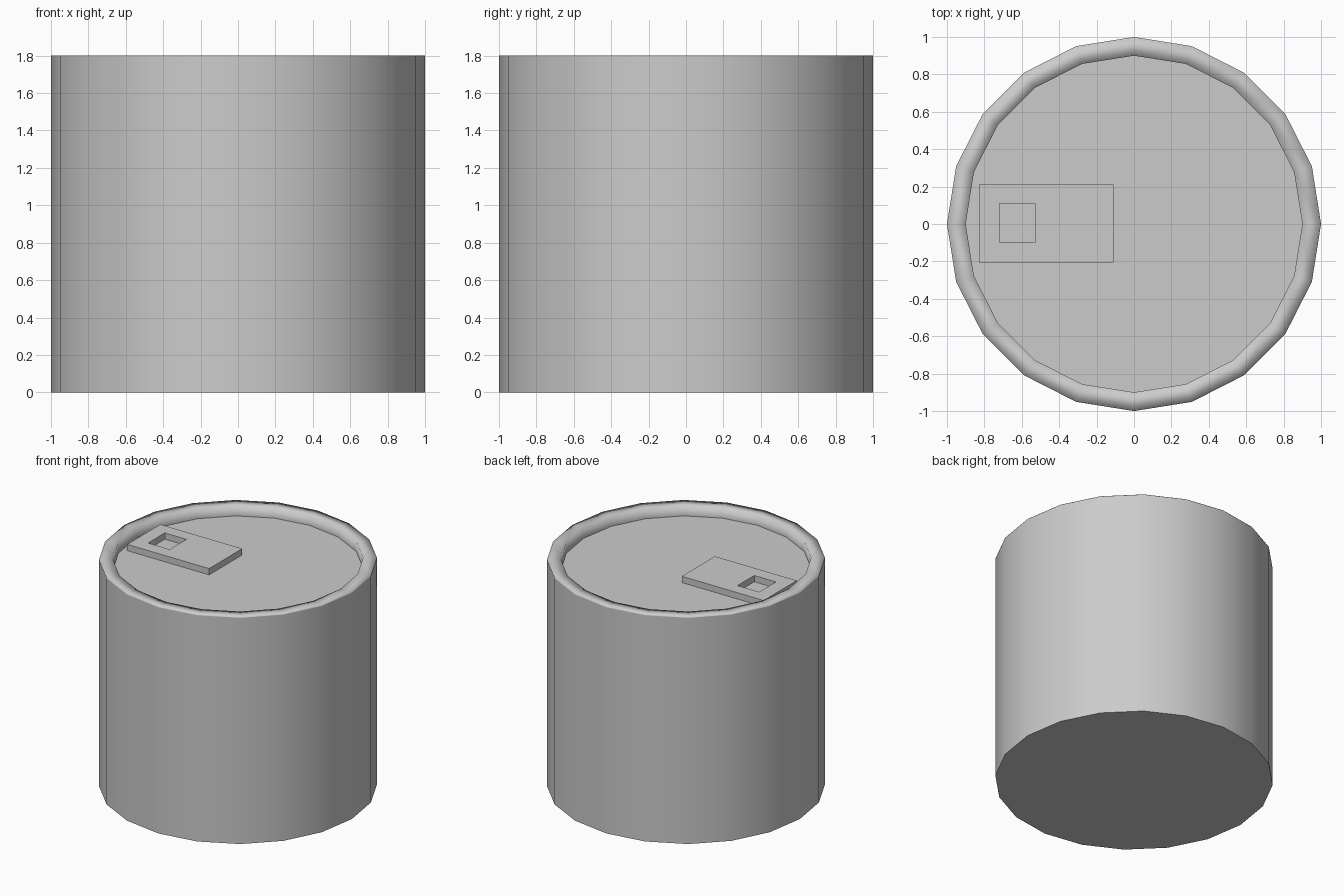
import bpy, bmesh, math

if "Cube" in bpy.data.objects:
    bpy.data.objects.remove(bpy.data.objects["Cube"])

SIDES = 20
LID_Z = 1.72


def finish(name, bm):
    bmesh.ops.recalc_face_normals(bm, faces=bm.faces)
    me = bpy.data.meshes.new(name)
    bm.to_mesh(me)
    bm.free()
    ob = bpy.data.objects.new(name, me)
    bpy.context.collection.objects.link(ob)
    return ob


def ring(bm, r, z):
    return [bm.verts.new((r * math.cos(2 * math.pi * i / SIDES),
                          r * math.sin(2 * math.pi * i / SIDES), z))
            for i in range(SIDES)]


# Can body: side wall, softly shaded rim and recessed lid
profile = [(1.0, 0.0), (1.0, 1.795), (1.0, 1.8), (0.9, 1.8), (0.9, LID_Z)]
bm = bmesh.new()
rings = [ring(bm, r, z) for r, z in profile]
for a, b in zip(rings, rings[1:]):
    for i in range(SIDES):
        j = (i + 1) % SIDES
        bm.faces.new((a[i], a[j], b[j], b[i])).smooth = True
for cap in (rings[0], rings[-1]):
    face = bm.faces.new(cap)
    for e in face.edges:
        e.smooth = False
finish("can_body", bm)


# Pull tab: flat plate with a square finger hole
def rect(bm, x0, x1, y0, y1, z):
    return [bm.verts.new((x, y, z))
            for x, y in ((x0, y0), (x1, y0), (x1, y1), (x0, y1))]


bm = bmesh.new()
outer, hole = (-0.83, -0.11, -0.205, 0.21), (-0.72, -0.53, -0.10, 0.11)
loops = [rect(bm, *size, z) for size, z in
         ((outer, LID_Z), (outer, 1.77), (hole, 1.77), (hole, LID_Z))]
for a, b in zip(loops, loops[1:] + loops[:1]):
    for i in range(4):
        j = (i + 1) % 4
        bm.faces.new((a[i], a[j], b[j], b[i]))
finish("pull_tab", bm)
